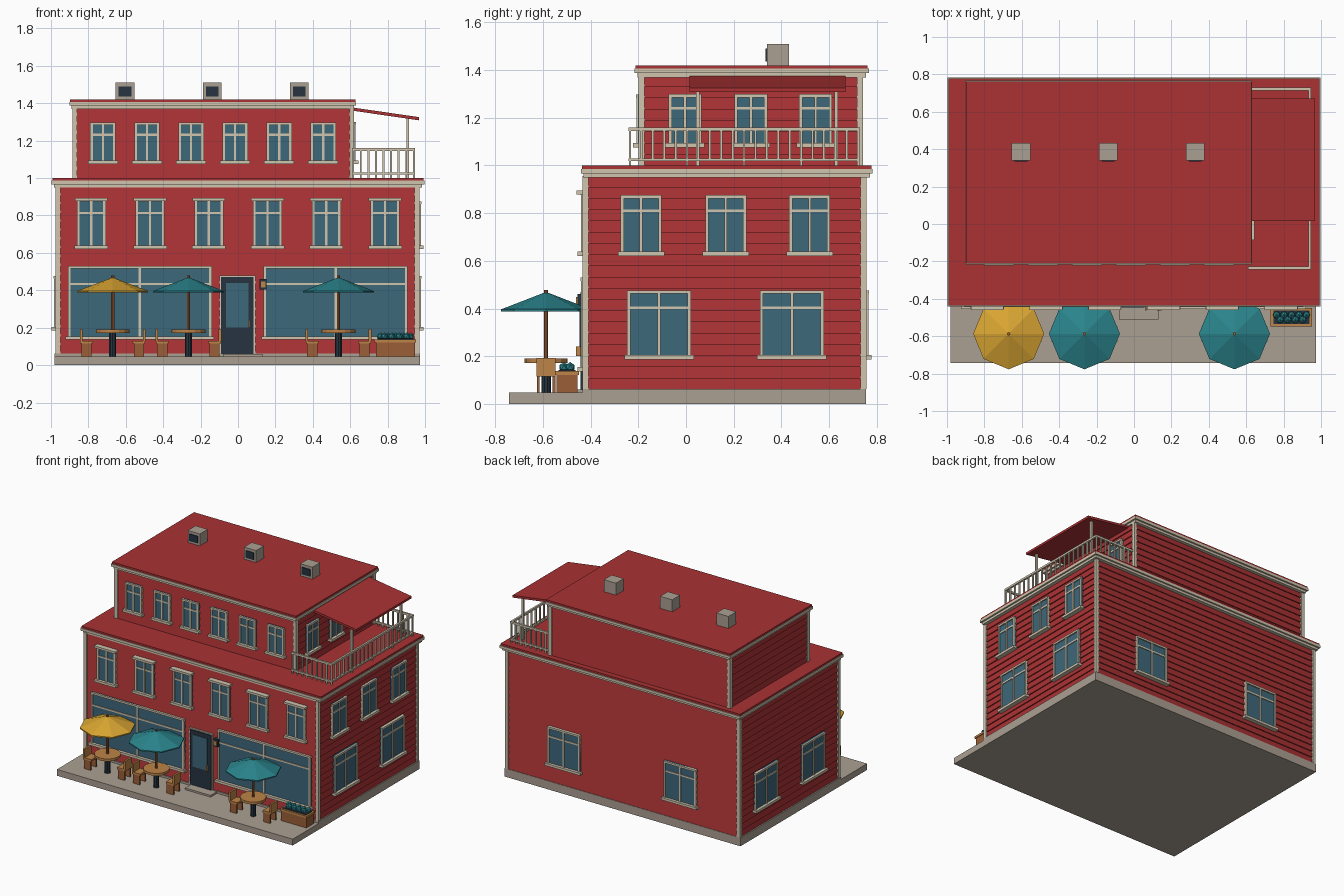
import bpy, bmesh, math
from mathutils import Matrix, Vector

if "Cube" in bpy.data.objects:
    bpy.data.objects.remove(bpy.data.objects["Cube"])


def material(name, r, g, b):
    m = bpy.data.materials.new(name)
    m.use_nodes = True
    m.diffuse_color = (r, g, b, 1)
    m.node_tree.nodes["Principled BSDF"].inputs["Base Color"].default_value = (r, g, b, 1)
    return m


RED = material("barn red", 0.40, 0.031, 0.034)
CREAM = material("cream trim", 0.63, 0.56, 0.43)
STONE = material("concrete", 0.41, 0.35, 0.29)
GLASS = material("window glass", 0.048, 0.138, 0.195)
TEAL = material("teal", 0.023, 0.23, 0.262)
YELLOW = material("yellow canvas", 0.70, 0.38, 0.032)
TAN = material("light wood", 0.51, 0.23, 0.065)
BROWN = material("dark wood", 0.33, 0.114, 0.04)
DARK = material("dark slate", 0.019, 0.034, 0.051)


class Part:
    """Collects simple solids into one named object."""

    def __init__(self, name):
        self.name, self.bm, self.mats = name, bmesh.new(), []

    def paint(self, verts, mat):
        if mat not in self.mats:
            self.mats.append(mat)
        for f in {f for v in verts for f in v.link_faces}:
            f.material_index = self.mats.index(mat)

    def box(self, mat, x0, x1, y0, y1, z0, z1):
        m = Matrix.Translation(((x0 + x1) / 2, (y0 + y1) / 2, (z0 + z1) / 2))
        m = m @ Matrix.Diagonal((abs(x1 - x0), abs(y1 - y0), z1 - z0, 1))
        self.paint(bmesh.ops.create_cube(self.bm, size=1, matrix=m)["verts"], mat)

    def cone(self, mat, x, y, z0, z1, r0, r1, sides):
        m = Matrix.Translation((x, y, (z0 + z1) / 2))
        self.paint(bmesh.ops.create_cone(self.bm, cap_ends=True, segments=sides, radius1=r0,
                                         radius2=r1, depth=z1 - z0, matrix=m)["verts"], mat)

    def ball(self, mat, x, y, z, r):
        self.paint(bmesh.ops.create_icosphere(self.bm, subdivisions=1, radius=r,
                                              matrix=Matrix.Translation((x, y, z)))["verts"], mat)

    def on_wall(self, mat, side, wall, u0, u1, z0, z1, out):
        """Plate on a wall: u runs along the wall, out is how far it stands proud."""
        sign = -1 if side in ("front", "left") else 1
        a, b = sorted((wall - sign * 0.01, wall + sign * out))
        if side in ("front", "back"):
            self.box(mat, u0, u1, a, b, z0, z1)
        else:
            self.box(mat, a, b, u0, u1, z0, z1)

    def done(self):
        bmesh.ops.recalc_face_normals(self.bm, faces=self.bm.faces)
        me = bpy.data.meshes.new(self.name)
        self.bm.to_mesh(me)
        self.bm.free()
        for m in self.mats:
            me.materials.append(m)
        ob = bpy.data.objects.new(self.name, me)
        bpy.context.collection.objects.link(ob)
        return ob


def siding(name, x0, x1, y0, y1, z0, z1, boards, lip=0.008):
    """Walls of overlapping boards: each one leans out toward its lower edge."""
    p = Part(name)
    rings = []
    step = (z1 - z0) / boards
    for i in range(boards):
        for d, z in ((lip, z0 + i * step), (0, z0 + (i + 1) * step)):
            rings.append([p.bm.verts.new(c) for c in (
                (x0 - d, y0 - d, z), (x1 + d, y0 - d, z), (x1 + d, y1 + d, z), (x0 - d, y1 + d, z))])
    for a, b in zip(rings, rings[1:]):
        for k in range(4):
            n = (k + 1) % 4
            p.bm.faces.new((a[k], a[n], b[n], b[k]))
    p.bm.faces.new(rings[0])
    p.bm.faces.new(rings[-1])
    p.mats.append(RED)
    p.done()


def corner_posts(name, x0, x1, y0, y1, z0, z1, w=0.026):
    p = Part(name)
    for x in (x0, x1 - w):
        for y in (y0, y1 - w):
            p.box(CREAM, x, x + w, y, y + w, z0, z1)
    p.done()


def flat_roof(name, x0, x1, y0, y1, z):
    p = Part(name)
    p.box(CREAM, x0 + .012, x1 - .012, y0 + .012, y1 - .012, z - .05, z - .03)
    p.box(CREAM, x0, x1, y0, y1, z - .033, z - .014)
    p.box(RED, x0 + .005, x1 - .005, y0 + .005, y1 - .005, z - .015, z)
    p.done()


def window(name, side, wall, u, w, z0, z1, transom, header=False, f=0.014):
    p = Part(name)
    a, b = u - w / 2, u + w / 2
    p.on_wall(GLASS, side, wall, a, b, z0, z1, 0.014)
    for s, e in ((a, a + f), (b - f, b), (u - .006, u + .006)):
        p.on_wall(CREAM, side, wall, s, e, z0, z1, 0.021)
    p.on_wall(CREAM, side, wall, a, b, z1 - f, z1, 0.023)
    p.on_wall(CREAM, side, wall, a, b, transom - .006, transom + .006, 0.019)
    p.on_wall(CREAM, side, wall, a - .012, b + .012, z0 - .004, z0 + .014, 0.035)
    if header:
        p.on_wall(CREAM, side, wall, a - .01, b + .01, z1 - .012, z1 + .004, 0.04)
    p.done()


# Ground slab and plinth
p = Part("patio_slab")
p.box(STONE, -.98, .973, -.743, .755, 0, .047)
p.box(STONE, -.98, .973, -.435, .755, .04, .063)
p.box(STONE, -.08, .13, -.51, -.42, .04, .06)
p.done()

# Main storeys
FRONT, BACK, LEFT, RIGHT = -.42, .744, -.963, .957
siding("lower_walls", LEFT, RIGHT, FRONT, BACK, .06, .955, 19)
corner_posts("lower_corner_posts", -.976, .97, -.434, .757, .063, .955)
flat_roof("lower_roof", -.997, .997, -.441, .783, 1.0)

# Set-back top storey
TOP_FRONT, TOP_RIGHT = -.187, .608
siding("upper_walls", -.873, TOP_RIGHT, TOP_FRONT, .73, .995, 1.38, 8)
corner_posts("upper_corner_posts", -.886, .621, -.2, .743, 1.0, 1.38)
flat_roof("upper_roof", -.902, .632, -.216, .767, 1.42)

# Windows
for i in range(6):
    window("middle_window", "front", FRONT, -.784 + i * .314, .155, .625, .89, .813, True)
    window("upper_window", "front", TOP_FRONT, -.722 + i * .2355, .136, 1.08, 1.297, 1.232)
for u in (-.525, .522):
    window("shop_window", "front", FRONT, u, .77, .14, .53, .434)
for u in (-.188, .167, .519):
    window("side_middle_window", "right", RIGHT, u, .172, .625, .876, .81)
for u in (-.004, .272, .544):
    window("side_upper_window", "right", TOP_RIGHT, u, .138, 1.08, 1.3, 1.24)
for side, wall, spots in (("right", RIGHT, (-.113, .444)), ("left", LEFT, (-.113, .444)),
                          ("back", BACK, (-.483, .48))):
    for u in spots:
        window("lower_window", side, wall, u, .268, .19, .476, .403)

# Front door and wall lamp
p = Part("front_door")
p.on_wall(CREAM, "front", FRONT, -.1, .094, .06, .478, .014)
p.on_wall(DARK, "front", FRONT, -.09, .084, .06, .47, .022)
p.on_wall(GLASS, "front", FRONT, -.064, .056, .2, .44, .026)
p.on_wall(TAN, "front", FRONT, .058, .066, .2, .24, .042)
p.done()
p = Part("wall_lamp")
p.on_wall(DARK, "front", FRONT, .116, .152, .405, .46, .036)
p.on_wall(TAN, "front", FRONT, .122, .146, .415, .448, .042)
p.done()

# Roof vents
for x in (-.604, -.138, .328):
    p = Part("roof_vent")
    p.box(STONE, x - .05, x + .05, .34, .432, 1.415, 1.51)
    p.box(DARK, x - .034, x + .034, .334, .35, 1.437, 1.49)
    p.done()

# Terrace railing
p = Part("terrace_railing")
X0, X1, Y0, Y1 = .61, .94, -.235, .722
for z0, z1 in ((1.018, 1.03), (1.145, 1.16)):
    for y in (Y0, Y1):
        p.box(CREAM, X0, X1 + .006, y - .007, y + .007, z0, z1)
    p.box(CREAM, X1 - .007, X1 + .007, Y0 - .007, Y1 + .007, z0, z1)
for i in range(9):
    x = X0 + .006 + i * (X1 - X0 - .006) / 8
    for y in (Y0, Y1):
        p.box(CREAM, x - .005, x + .005, y - .005, y + .005, .995, 1.15)
for i in range(1, 20):
    y = Y0 + i * (Y1 - Y0) / 20
    p.box(CREAM, X1 - .005, X1 + .005, y - .005, y + .005, 1.02 if i % 5 else .995, 1.15)
p.done()

# Sloping terrace canopy on two posts
p = Part("terrace_canopy")
p.box(RED, .615, .968, .015, .67, 1.36, 1.377)
for v in p.bm.verts:
    v.co.z -= (v.co.x - .615) * .145
p.done()
p = Part("canopy_posts")
for y in (.05, .63):
    p.box(CREAM, .9, .915, y - .0075, y + .0075, .995, 1.325)
p.done()


# Cafe sets: parasol, round table and two chairs
def cafe_set(x, canvas, y=-.587):
    p = Part("parasol")
    p.cone(canvas, x, y, .396, .468, .19, .004, 8)
    p.cone(canvas, x, y, .388, .397, .19, .19, 8)
    p.cone(BROWN, x, y, .18, .478, .009, .009, 8)
    p.done()
    p = Part("cafe_table")
    p.cone(TAN, x, y, .172, .19, .09, .09, 16)
    p.cone(DARK, x, y, .045, .172, .02, .02, 10)
    p.done()
    for s in (-1, 1):
        p = Part("cafe_chair")
        cx = x + s * .14
        for dy in (-.033, .033):
            p.box(BROWN, cx - .027, cx + .027, y + dy - .006, y + dy + .006, .046, .118)
        p.box(TAN, cx - .034, cx + .034, y - .04, y + .04, .115, .13)
        p.box(TAN, cx + s * .022, cx + s * .036, y - .04, y + .04, .13, .192)
        p.done()


for x, canvas in ((-.67, YELLOW), (-.265, TEAL), (.537, TEAL)):
    cafe_set(x, canvas)

# Planter with shrubs
p = Part("planter")
p.box(BROWN, .737, .947, -.543, -.455, .045, .125)
p.box(TAN, .731, .953, -.549, -.449, .122, .138)
p.box(DARK, .745, .939, -.535, -.463, .13, .142)
for i in range(9):
    p.ball(TEAL, .762 + i * .02, -.512 if i % 2 else -.486, .154, .021)
p.done()
